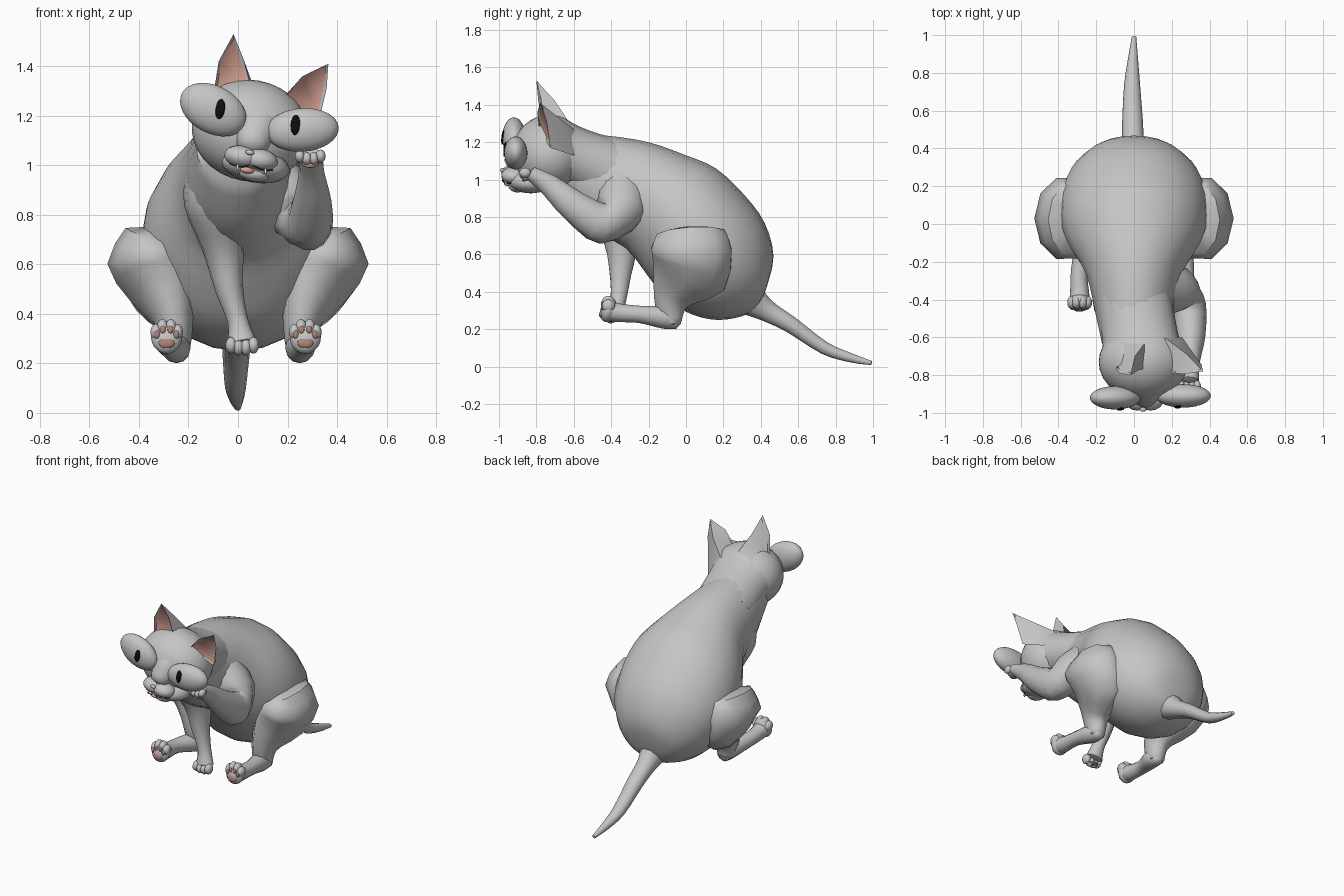
import bpy, bmesh, math
from mathutils import Vector, Euler

if "Cube" in bpy.data.objects:
    bpy.data.objects.remove(bpy.data.objects["Cube"])


def material(name, rgb):
    m = bpy.data.materials.new(name)
    m.use_nodes = True
    m.diffuse_color = (*rgb, 1)
    m.node_tree.nodes["Principled BSDF"].inputs["Base Color"].default_value = (*rgb, 1)
    return m


GREY = material("grey fur", (0.56, 0.56, 0.56))
PINK = material("ear pink", (0.68, 0.36, 0.29))
PAD = material("paw pad", (0.42, 0.23, 0.18))
BLACK = material("pupil black", (0.004, 0.004, 0.004))
DARK = material("mouth dark", (0.06, 0.045, 0.045))
WHITE = material("tooth white", (0.8, 0.8, 0.76))


def finish(name, bm, mats, angle=50):
    bmesh.ops.recalc_face_normals(bm, faces=bm.faces)
    me = bpy.data.meshes.new(name)
    bm.to_mesh(me)
    bm.free()
    ob = bpy.data.objects.new(name, me)
    bpy.context.collection.objects.link(ob)
    for m in mats:
        me.materials.append(m)
    bpy.ops.object.select_all(action='DESELECT')
    ob.select_set(True)
    bpy.context.view_layer.objects.active = ob
    bpy.ops.object.shade_smooth_by_angle(angle=math.radians(angle))


def spline(a, b, c, d, t):
    return 0.5 * (2 * b + (c - a) * t + (2 * a - 5 * b + 4 * c - d) * t * t
                  + (3 * b - a - 3 * c + d) * t ** 3)


def loft(name, rings, mat=GREY, sides=16, steps=3):
    """Skin over rings given as (centre, half axis, half axis), with rounded ends."""
    n, dense = len(rings), []
    for i in range(n - 1):
        quad = [rings[max(0, min(n - 1, i + k))] for k in (-1, 0, 1, 2)]
        for s in range(steps):
            dense.append([spline(*(q[j] for q in quad), s / steps) for j in range(3)])
    dense.append(rings[-1])
    bm = bmesh.new()
    loops = []
    for c, u, v in dense:
        angles = [2 * math.pi * k / sides for k in range(sides)]
        loops.append([bm.verts.new(c + u * math.cos(a) + v * math.sin(a)) for a in angles])
    for p, q in zip(loops, loops[1:]):
        for k in range(sides):
            bm.faces.new((p[k], p[k - 1], q[k - 1], q[k]))
    for loop, end, nxt in ((loops[0], dense[0], dense[1]), (loops[-1], dense[-1], dense[-2])):
        out = (end[0] - nxt[0]).normalized() * min(end[1].length, end[2].length) * 0.4
        pole = bm.verts.new(end[0] + out)
        for k in range(sides):
            bm.faces.new((loop[k - 1], loop[k], pole))
    finish(name, bm, [mat])


def limb(name, pts, **kw):
    """Tube through points (x, y, z, half width, half depth)."""
    ps = [Vector(p[:3]) for p in pts]
    rings = []
    for i, p in enumerate(pts):
        t = (ps[min(i + 1, len(ps) - 1)] - ps[max(i - 1, 0)]).normalized()
        u = (Vector((1, 0, 0)) - t * t.x).normalized()
        rings.append((ps[i], u * p[3], t.cross(u) * p[-1]))
    loft(name, rings, **kw)


def blob(name, loc, size, mat=GREY, rot=(0, 0, 0), seg=16):
    bm = bmesh.new()
    bmesh.ops.create_uvsphere(bm, u_segments=seg, v_segments=seg // 2 + 2, radius=1)
    turn = Euler([math.radians(r) for r in rot])
    for v in bm.verts:
        v.co = Vector(a * s for a, s in zip(v.co, size))
        v.co.rotate(turn)
        v.co += Vector(loc)
    finish(name, bm, [mat])


# Body: each row is top (y, z), bottom (y, z), half width
profile = [(-.58, 1.24, -.68, .92, .17), (-.42, 1.235, -.52, .74, .205), (-.2, 1.2, -.32, .63, .255),
           (0, 1.13, -.2, .48, .35), (.16, 1.06, -.1, .36, .39), (.31, .92, .03, .28, .385),
           (.42, .77, .17, .25, .32), (.468, .59, .3, .27, .21), (.43, .42, .37, .31, .1)]
loft("body", [(Vector((0, (a + c) / 2, (b + d) / 2)), Vector((w, 0, 0)),
               Vector((0, (a - c) / 2, (b - d) / 2))) for a, b, c, d, w in profile], sides=20)
limb("neck", [(.045, -.7, 1.15, .215, .18), (.03, -.58, 1.11, .2, .165),
              (0, -.4, 1.03, .2, .19)], sides=20)

# Tail
limb("tail", [(0, .33, .37, .1), (-.005, .43, .3, .062), (-.008, .56, .225, .054, .047),
              (-.01, .74, .1, .042, .036), (-.005, .88, .048, .026), (0, .99, .02, .012)], sides=10)

# Hind legs
for side, s in (("left", 1), ("right", -1)):
    limb(side + "_thigh", [(s * .335, .025, .71, .125, .19), (s * .36, .03, .63, .17, .225),
                           (s * .3, .02, .5, .145, .215), (s * .262, -.07, .39, .085, .12),
                           (s * .25, -.085, .3, .064, .08), (s * .25, -.07, .23, .05, .05)],
         sides=10, steps=2)
    fx = s * .28 - .008
    limb(side + "_hind_foot", [(s * .248, -.04, .235, .035), (s * .25, -.11, .262, .06),
                               (fx, -.25, .28, .046), (fx, -.36, .288, .05),
                               (fx, -.41, .3, .056)], sides=12)
    blob(side + "_sole", (fx, -.415, .305), (.063, .042, .068), rot=(-15, 0, 0))
    blob(side + "_main_pad", (fx, -.452, .283), (.033, .012, .022), PAD, (-10, 0, 0))
    for k, (dx, dz) in enumerate(((-.043, .326), (-.017, .345), (.017, .345), (.043, .326))):
        blob(f"{side}_hind_toe_{k}", (fx + dx, -.415, dz), (.024, .036, .034), seg=10)
        blob(f"{side}_toe_pad_{k}", (fx + dx * .9, -.447, dz - .01), (.012, .008, .017), PAD, seg=10)

# Standing right arm
limb("right_arm", [(-.12, -.4, 1.0, .09, .13), (-.095, -.4, .86, .125, .135),
                   (-.06, -.345, .67, .085, .095), (-.035, -.35, .5, .057, .06),
                   (0, -.36, .37, .042, .044), (.015, -.38, .285, .06, .045)], sides=14)
for k in range(4):
    blob(f"front_toe_{k}", (-.028 + k * .03, -.402, .273 - .008 * (k in (1, 2))),
         (.024, .034, .034), seg=10)
blob("front_paw_pad", (.015, -.39, .246), (.035, .03, .008), PAD)

# Raised left arm
limb("left_arm", [(.1, -.34, .99, .11, .12), (.22, -.35, .84, .125, .135),
                  (.285, -.45, .765, .1, .11), (.3, -.6, .86, .077, .085),
                  (.297, -.73, .97, .052, .06), (.293, -.83, 1.035, .05, .04)], sides=14)
for k in range(4):
    blob(f"raised_toe_{k}", (.25 + k * .028, -.86, 1.037 - .01 * (k in (1, 2))),
         (.021, .032, .027), seg=10)
blob("raised_paw_pad", (.292, -.85, 1.008), (.035, .03, .012), PAD, (30, 0, 0))

# Head
blob("skull", (.05, -.73, 1.14), (.238, .2, .205), rot=(0, 10, 0), seg=28)
limb("snout_bridge", [(.085, -.78, 1.24, .12, .08), (.07, -.86, 1.15, .1, .085),
                      (.055, -.935, 1.07, .055, .05)])
blob("jaw", (.07, -.83, 1.0), (.14, .125, .07), rot=(0, 10, 0), seg=20)
blob("chin", (.065, -.9, .968), (.065, .05, .035), rot=(0, 10, 0))
for s in (-1, 1):
    blob("muzzle", (.053 + s * .034, -.922, 1.028 - s * .006), (.075, .066, .046), rot=(0, 10, 0))
    limb("mouth_line", [(.05 + s * .008, -.982, 1.0, .003), (.053 + s * .045, -.97, .988 - s * .005, .003),
                        (.056 + s * .09, -.925, .995 - s * .014, .004)], mat=DARK, sides=6)
    blob("fang", (.055 + s * .056, -.962, .984 - s * .008), (.006, .006, .013), WHITE, seg=8)
blob("nose", (.048, -.982, 1.052), (.018, .012, .011), rot=(0, 10, 0))
blob("tongue", (.036, -.955, .98), (.028, .018, .013), PINK, (0, 10, 0))

# Bulging eyes with slit pupils
for name, eye, size, tilt, pupil, lean in (
        ("right", (-.1, -.92, 1.225), (.143, .062, .096), 28, (-.072, -.979, 1.227), 8),
        ("left", (.26, -.91, 1.143), (.147, .062, .088), -4, (.232, -.968, 1.163), 4)):
    blob(name + "_eye", eye, size, rot=(0, tilt, 0), seg=28)
    blob(name + "_pupil", pupil, (.019, .008, .041), BLACK, (-6, lean, 0))

# Ears: five points round the pink opening, then the middle and base of the back
ears = {"right": [(-.1, -.76, 1.28), (-.078, -.79, 1.42), (-.018, -.8, 1.53), (.022, -.775, 1.43),
                  (.055, -.765, 1.31), (.005, -.7, 1.42), (-.07, -.61, 1.27), (.08, -.6, 1.27)],
        "left": [(.18, -.785, 1.27), (.26, -.795, 1.36), (.365, -.78, 1.41), (.358, -.745, 1.31),
                 (.325, -.725, 1.17), (.28, -.69, 1.34), (.16, -.6, 1.27), (.255, -.6, 1.13)]}
for side, pts in ears.items():
    bm = bmesh.new()
    vs = [bm.verts.new(p) for p in pts]
    front = bm.faces.new(vs[:5])
    for ring in ((0, 6, 5, 1), (1, 5, 2), (2, 5, 3), (3, 5, 7, 4), (5, 6, 7), (0, 4, 7, 6)):
        bm.faces.new([vs[k] for k in ring])
    bmesh.ops.recalc_face_normals(bm, faces=bm.faces)
    bmesh.ops.inset_individual(bm, faces=[front], thickness=.011, depth=-.01)
    front.material_index = 1
    finish(side + "_ear", bm, [GREY, PINK], 60)
